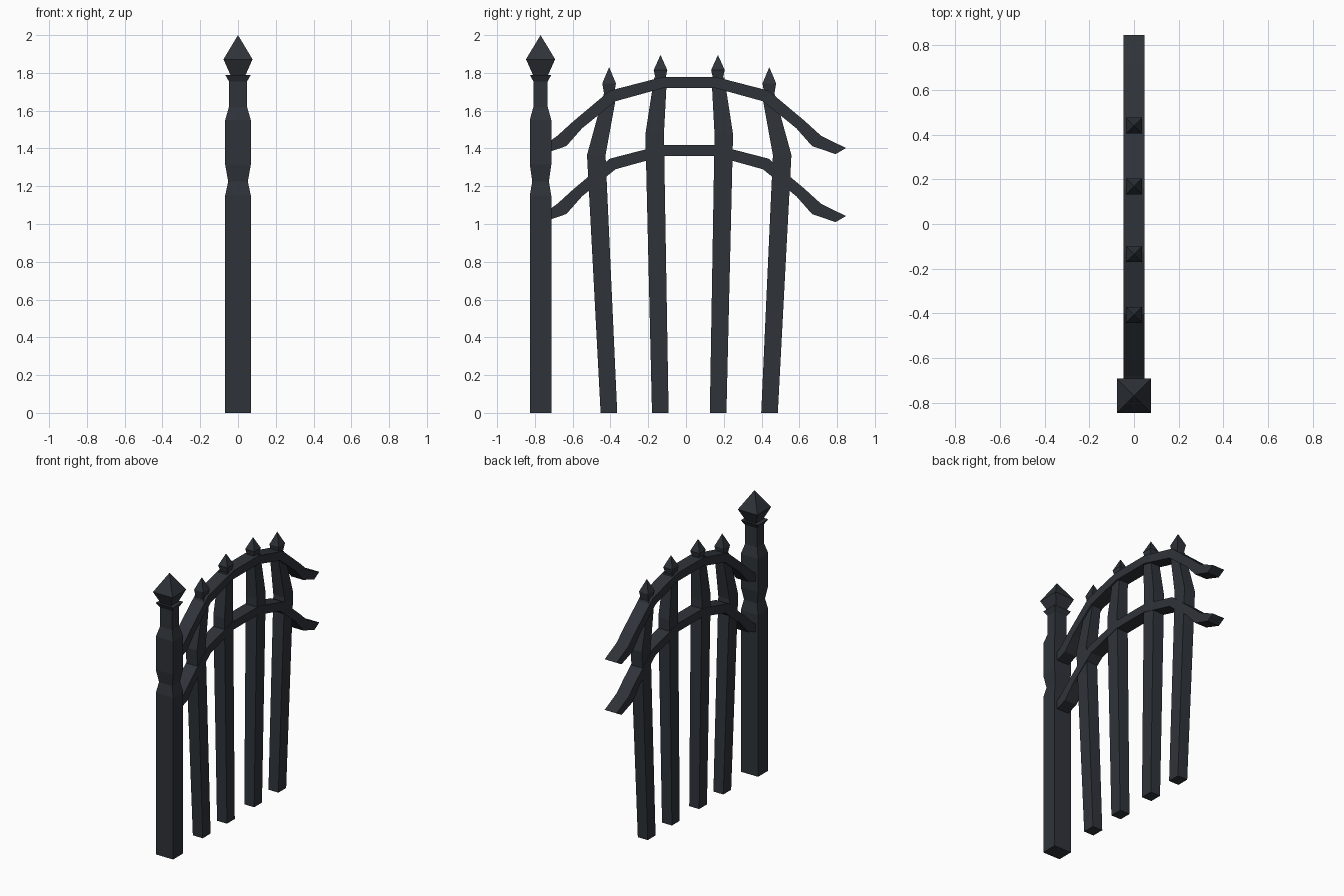
import bpy, bmesh

if "Cube" in bpy.data.objects:
    bpy.data.objects.remove(bpy.data.objects["Cube"])

iron = bpy.data.materials.new("dark_iron")
iron.diffuse_color = (0.028, 0.033, 0.041, 1)
iron.use_nodes = True
iron.node_tree.nodes["Principled BSDF"].inputs["Base Color"].default_value = iron.diffuse_color
MID = 0.017  # symmetry line of the fence panel along y


def finish(bm, name):
    bmesh.ops.recalc_face_normals(bm, faces=bm.faces)
    me = bpy.data.meshes.new(name)
    bm.to_mesh(me)
    bm.free()
    me.materials.append(iron)
    ob = bpy.data.objects.new(name, me)
    bpy.context.collection.objects.link(ob)
    return ob


def square_loft(name, sections):
    """Stack of rectangles (y, z, half_x, half_y); a zero size closes to a point."""
    bm = bmesh.new()
    prev = None
    for y, z, hx, hy in sections:
        if hx == 0:
            tip = bm.verts.new((0, y, z))
            for i in range(4):
                bm.faces.new((prev[i], prev[(i + 1) % 4], tip))
            return finish(bm, name)
        ring = [bm.verts.new((sx * hx, y + sy * hy, z))
                for sx, sy in ((-1, -1), (1, -1), (1, 1), (-1, 1))]
        if prev is None:
            bm.faces.new(ring[::-1])
        else:
            for i in range(4):
                j = (i + 1) % 4
                bm.faces.new((prev[i], prev[j], ring[j], ring[i]))
        prev = ring
    bm.faces.new(prev)
    return finish(bm, name)


# main post with turned-in waist, neck and flared collar
PY = -0.77
post = [(0, .068, .057), (1.15, .068, .057), (1.225, .052, .044), (1.315, .068, .057),
        (1.55, .068, .057), (1.62, .048, .038), (1.755, .048, .038), (1.79, .068, .057)]
square_loft("post", [(PY, *s) for s in post])
square_loft("post_finial", [(PY, 1.775, .034, .034), (PY, 1.872, .077, .077), (PY, 2.0, 0, 0)])

# bowed pickets: offsets at foot, bend and top, with bend height and top height
pickets = [(.425, .492, .418, 1.365, 1.69, 1.745, 1.83),
           (.153, .183, .152, 1.475, 1.775, 1.815, 1.895)]
n = 0
for foot, bend, top, zb, zt, zw, ztip in pickets:
    for s in (-1, 1):
        n += 1
        square_loft(f"picket_{n}", [(MID + s * foot, 0, .039, .044),
                                    (MID + s * bend, zb, .044, .049),
                                    (MID + s * top, zt, .033, .034)])
        yf = MID + s * (top + .006 if foot > .3 else top)
        square_loft(f"picket_finial_{n}", [(yf, zt - .005, .026, .026),
                                           (yf, zw, .036, .036), (yf, ztip, 0, 0)])

# arched rails: upper and lower edge of half the arch, mirrored about MID
top_edge = [(.145, 1.777), (.42, 1.706), (.612, 1.545), (.698, 1.467), (.83, 1.402)]
low_edge = [(.14, 1.719), (.39, 1.65), (.567, 1.507), (.65, 1.413), (.775, 1.37)]


def rail(name, dz):
    pairs = list(zip(top_edge, low_edge))
    full = [((-a, b), (-c, d)) for (a, b), (c, d) in pairs[::-1]] + pairs
    # keep the left end buried inside the post
    full[0] = ((-.79, full[0][0][1]), full[0][1])
    bm = bmesh.new()
    prev = None
    for (ty, tz), (ly, lz) in full:
        ring = [bm.verts.new((x, MID + y, z + dz)) for x, y, z in
                ((-.047, ty, tz), (.047, ty, tz), (.047, ly, lz), (-.047, ly, lz))]
        if prev is None:
            bm.faces.new(ring)
        else:
            for i in range(4):
                j = (i + 1) % 4
                bm.faces.new((prev[i], prev[j], ring[j], ring[i]))
        prev = ring
    bm.faces.new(prev[::-1])
    finish(bm, name)


rail("upper_rail", 0)
rail("lower_rail", -0.36)
